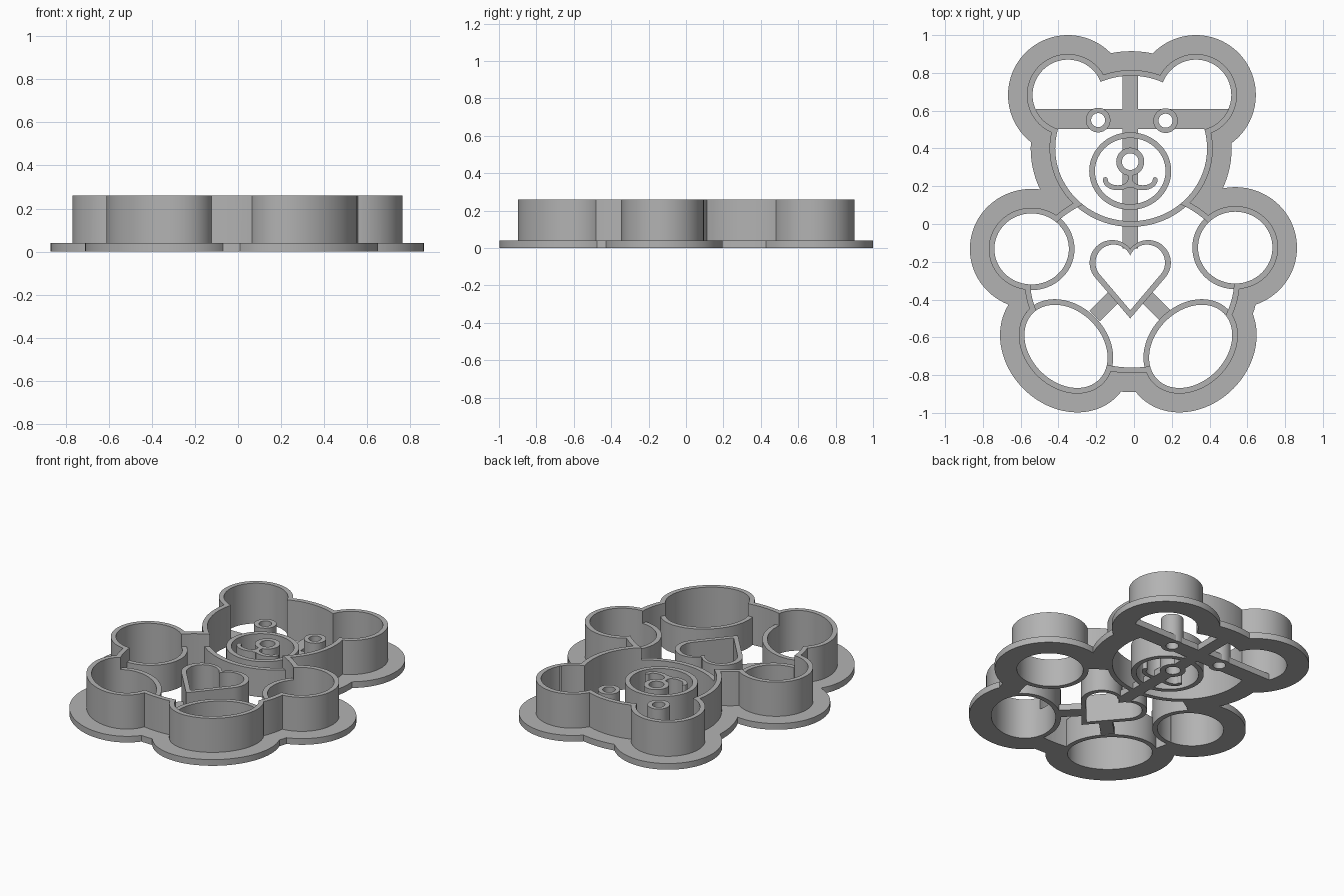
import bpy, bmesh, math
from math import sin, cos, radians

if "Cube" in bpy.data.objects:
    bpy.data.objects.remove(bpy.data.objects["Cube"], do_unlink=True)

BASE, INNER, TOP = 0.04, 0.18, 0.26   # heights of flange, inner stamps, cutting wall
THICK, FLANGE = 0.03, 0.1
MID = -0.02                           # middle line of the face and heart

grey = bpy.data.materials.new("grey_plastic")
grey.use_nodes = True
grey.diffuse_color = (0.45, 0.45, 0.45, 1)
grey.node_tree.nodes["Principled BSDF"].inputs["Base Color"].default_value = (0.45, 0.45, 0.45, 1)

# Bear silhouette: centre x, centre y, radius x, radius y, tilt
HEAD = (-0.015, 0.4, 0.432, 0.415, 0)
BODY = (-0.01, -0.3, 0.57, 0.49, 0)
EARS = [(-0.35, 0.683, 0.217, 0.217, 0), (0.328, 0.683, 0.217, 0.217, 0)]
HANDS = [(-0.542, -0.132, 0.227, 0.218, 0), (0.536, -0.125, 0.227, 0.22, 0)]
FEET = [(-0.36, -0.648, 0.278, 0.218, -45), (0.3, -0.648, 0.278, 0.218, 45)]
SHAPES = [HEAD, BODY] + EARS + HANDS + FEET


def ellipse(shape, grow=0, start=0, end=360, n=96):
    """Points along a tilted ellipse; a full turn leaves out the repeated point."""
    cx, cy, rx, ry, tilt = shape
    c, s = cos(radians(tilt)), sin(radians(tilt))
    count = n if end - start == 360 else n + 1
    pts = []
    for i in range(count):
        a = radians(start + (end - start) * i / n)
        u, v = (rx + grow) * cos(a), (ry + grow) * sin(a)
        pts.append((cx + u * c - v * s, cy + u * s + v * c))
    return pts


def make(name, bm):
    bmesh.ops.recalc_face_normals(bm, faces=bm.faces)
    mesh = bpy.data.meshes.new(name)
    bm.to_mesh(mesh)
    bm.free()
    mesh.materials.append(grey)
    obj = bpy.data.objects.new(name, mesh)
    bpy.context.collection.objects.link(obj)
    return obj


def prism(name, pts, z0, z1):
    bm = bmesh.new()
    low = [bm.verts.new((x, y, z0)) for x, y in pts]
    high = [bm.verts.new((x, y, z1)) for x, y in pts]
    bm.faces.new(low)
    bm.faces.new(high)
    for i in range(len(pts)):
        j = (i + 1) % len(pts)
        bm.faces.new((low[i], low[j], high[j], high[i]))
    return make(name, bm)


def strip(name, outer, inner, closed=True, z1=INNER):
    """Upright wall between two matching lines."""
    bm = bmesh.new()
    rows = [[bm.verts.new((x, y, z)) for x, y in line]
            for line, z in ((outer, 0), (outer, z1), (inner, z1), (inner, 0))]
    n = len(outer)
    for i in range(n if closed else n - 1):
        j = (i + 1) % n
        for k in range(4):
            a, b = rows[k], rows[(k + 1) % 4]
            bm.faces.new((a[i], a[j], b[j], b[i]))
    if not closed:
        bm.faces.new([r[0] for r in rows])
        bm.faces.new([r[-1] for r in rows])
    return make(name, bm)


def combine(obj, operation, others):
    """Apply booleans one after another and discard the helper solids."""
    for other in others:
        mod = obj.modifiers.new("combine", 'BOOLEAN')
        mod.operation, mod.solver, mod.object = operation, 'EXACT', other
        deps = bpy.context.evaluated_depsgraph_get()
        mesh = bpy.data.meshes.new_from_object(obj.evaluated_get(deps))
        obj.modifiers.clear()
        obj.data = mesh
        bpy.data.objects.remove(other, do_unlink=True)


def bar(name, x, y, length, width, angle=0):
    c, s = cos(radians(angle)), sin(radians(angle))
    corners = [(-1, -1), (1, -1), (1, 1), (-1, 1)]
    pts = [(x + (i * length * c - j * width * s) / 2, y + (i * length * s + j * width * c) / 2)
           for i, j in corners]
    return prism(name, pts, 0, BASE)


parts = []

# Flange and tall cutting wall, hollowed out together
frame = prism("outer_frame", ellipse(HEAD, FLANGE), 0, BASE)
combine(frame, 'UNION', [prism("helper", ellipse(s, FLANGE), 0, BASE) for s in SHAPES[1:]])
wall = prism("helper_wall", ellipse(HEAD), BASE / 2, TOP)
combine(wall, 'UNION', [prism("helper", ellipse(s), BASE / 2, TOP) for s in SHAPES[1:]])
combine(frame, 'UNION', [wall])
combine(frame, 'DIFFERENCE', [prism("helper", ellipse(s, -THICK), -1, 1) for s in SHAPES])
parts.append(frame)

# Lower walls that close off the chin, hands and feet
arcs = [("chin_wall", HEAD, 218, 322),
        ("right_hand_wall", HANDS[0], -92, 52), ("left_hand_wall", HANDS[1], 128, 272),
        ("right_foot_wall", FEET[0], 10, 186), ("left_foot_wall", FEET[1], -6, 170)]
for name, shape, a, b in arcs:
    parts.append(strip(name, ellipse(shape, 0, a, b), ellipse(shape, -THICK, a, b), False))

# Eyes, nose and muzzle rings
EYES = [(-0.19, 0.55), (0.167, 0.547)]
NOSE = (MID, 0.33)
rings = [("right_eye", *EYES[0], 0.065, 0.065, 0.028), ("left_eye", *EYES[1], 0.065, 0.065, 0.028),
         ("nose", *NOSE, 0.074, 0.074, 0.03), ("muzzle", MID, 0.28, 0.217, 0.205, THICK)]
for name, x, y, rx, ry, t in rings:
    shape = (x, y, rx, ry, 0)
    parts.append(strip(name, ellipse(shape), ellipse(shape, -t)))

# Mouth: two hanging curves with rounded ends below a short stem
for side, name in ((-1, "right_mouth_curve"), (1, "left_mouth_curve")):
    shape = (MID + side * 0.066, 0.235, 0.066, 0.043, 0)
    parts.append(strip(name, ellipse(shape, 0.013, 180, 360, 24),
                       ellipse(shape, -0.013, 180, 360, 24), False))
    tip = (MID + side * 0.132, 0.235, 0.013, 0.013, 0)
    parts.append(prism(name + "_end", ellipse(tip, n=16), 0, INNER))
stem = [(MID - 0.013, 0.19), (MID + 0.013, 0.19), (MID + 0.013, 0.27), (MID - 0.013, 0.27)]
parts.append(prism("mouth_stem", stem, 0, INNER))


# Heart ring
def heart(offset, radius, notch, tip):
    lobe = ellipse((offset, -0.205, radius, radius, 0), 0, -41, notch, 40)
    half = [(0, tip)] + lobe
    other = [(-x, y) for x, y in reversed(lobe)]
    return [(MID + x, y) for x, y in half + other]


parts.append(strip("heart", heart(0.095, 0.12, 142, -0.5), heart(0.088, 0.096, 156, -0.457)))

# Flat connecting bars, with the eye and nose holes cut through
cross_bar = bar("eye_bar", -0.005, 0.555, 1.03, 0.106)
combine(cross_bar, 'DIFFERENCE', [prism("helper", ellipse((x, y, 0.05, 0.05, 0), n=48), -1, 1) for x, y in EYES])
face_bar = bar("face_bar", MID, 0.335, 0.93, 0.08, 0)
bpy.data.objects.remove(face_bar, do_unlink=True)
face_bar = bar("face_bar", MID, 0.335, 0.93, 0.08, 90)
combine(face_bar, 'DIFFERENCE', [prism("helper", ellipse((*NOSE, 0.058, 0.058, 0), n=48), -1, 1)])
parts += [cross_bar, face_bar,
          bar("right_heart_strut", MID - 0.138, -0.437, 0.14, 0.08, 45),
          bar("left_heart_strut", MID + 0.138, -0.437, 0.14, 0.08, -45)]

# Smooth the curved walls and keep the rims crisp
bpy.ops.object.select_all(action='DESELECT')
for obj in parts:
    obj.select_set(True)
bpy.context.view_layer.objects.active = frame
bpy.ops.object.shade_smooth_by_angle(angle=radians(30))
